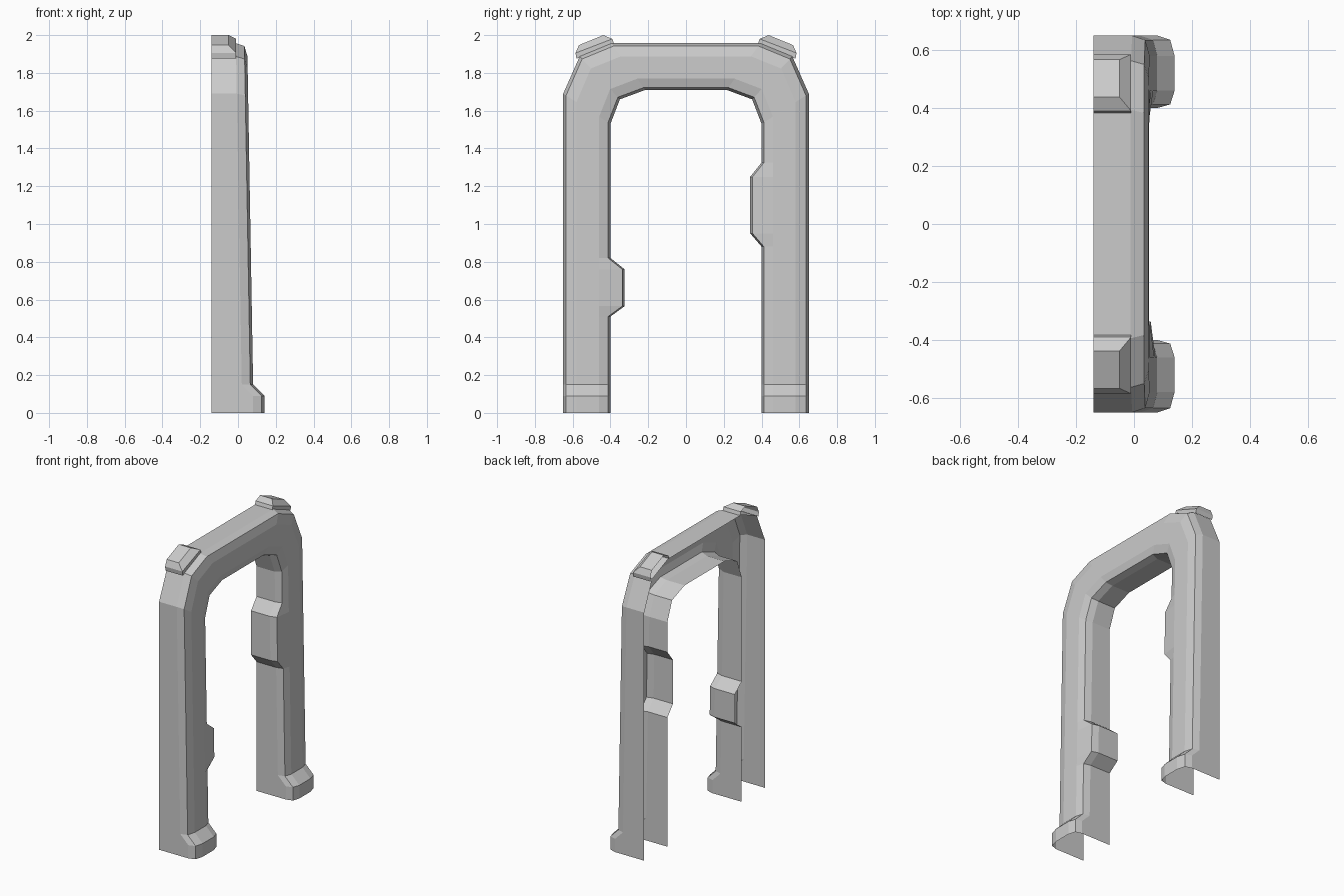
import bpy
import bmesh

default = bpy.data.objects.get("Cube")
if default:
    bpy.data.objects.remove(default, do_unlink=True)

grey = bpy.data.materials.new("plain grey")
grey.use_nodes = True
colour = (0.6, 0.6, 0.6, 1)
grey.diffuse_color = colour
grey.node_tree.nodes["Principled BSDF"].inputs["Base Color"].default_value = colour

BACK = -0.14
OUTER, INNER = 0.65, 0.40


def make_object(name, bm):
    mesh = bpy.data.meshes.new(name)
    bm.to_mesh(mesh)
    bm.free()
    mesh.materials.append(grey)
    obj = bpy.data.objects.new(name, mesh)
    bpy.context.collection.objects.link(obj)
    return obj


def bridge(bm, rings):
    """Skin neighbouring open rings with quads."""
    for a, b in zip(rings, rings[1:]):
        for i in range(len(a) - 1):
            bm.faces.new((a[i], a[i + 1], b[i + 1], b[i]))


# Open-backed section: fraction across the width, depth (None is the back edge)
SECTION = [(0, None), (0, 0.02), (0.06, 0.065), (0.28, 0.08),
           (0.76, 0.08), (0.95, 0.065), (1, 0.02), (1, None)]


def station(bm, outer, inner, foot=0, push=0):
    ring = []
    for i, (t, depth) in enumerate(SECTION):
        y = outer[0] + (inner[0] - outer[0]) * t
        z = outer[1] + (inner[1] - outer[1]) * t
        if i >= 5:
            y += push if y < 0 else -push
        if depth is None:
            x = BACK
        else:
            x = depth + foot - 0.0173 * max(z - 0.15, 0)
        ring.append(bm.verts.new((x, y, z)))
    return ring


def leg(bm, side, bump, push):
    """Stations up one leg: flared foot, then the bump on the inner wall."""
    heights = [(0, 0.06, 0), (0.09, 0.06, 0), (0.15, 0, 0)]
    heights += [(z, 0, p) for z, p in zip(bump, (0, push, push, 0))]
    return [station(bm, (side * OUTER, z), (side * INNER, z), f, p)
            for z, f, p in heights]


# Corner stations: outer point and inner point
CORNER = [((0.65, 1.69), (0.40, 1.53)),
          ((0.563, 1.887), (0.35, 1.66)),
          ((0.394, 1.957), (0.215, 1.71))]


def corner(bm, side):
    return [station(bm, (side * o[0], o[1]), (side * i[0], i[1]))
            for o, i in CORNER]


# Arched frame
bm = bmesh.new()
rings = leg(bm, -1, (0.51, 0.565, 0.76, 0.82), 0.075) + corner(bm, -1)
rings += corner(bm, 1)[::-1] + leg(bm, 1, (0.88, 0.95, 1.25, 1.325), 0.06)[::-1]
bridge(bm, rings)
make_object("door_frame", bm)

# Raised caps on the upper corners: front depth, outer point, inner point
bm = bmesh.new()
rings = []
for x, low, high in [(-0.01, (-0.58, 1.875), (-0.38, 1.95)),
                     (-0.01, (-0.585, 1.905), (-0.39, 1.98)),
                     (-0.05, (-0.567, 1.947), (-0.438, 2.0))]:
    rings.append([bm.verts.new(p) for p in ((BACK, *low), (x, *low),
                                            (x, *high), (BACK, *high))])
bridge(bm, rings)
bm.faces.new(rings[-1])
caps = make_object("corner_caps", bm)
mirror = caps.modifiers.new("mirror", 'MIRROR')
mirror.use_axis = (False, True, False)
mirror.use_mirror_merge = False
